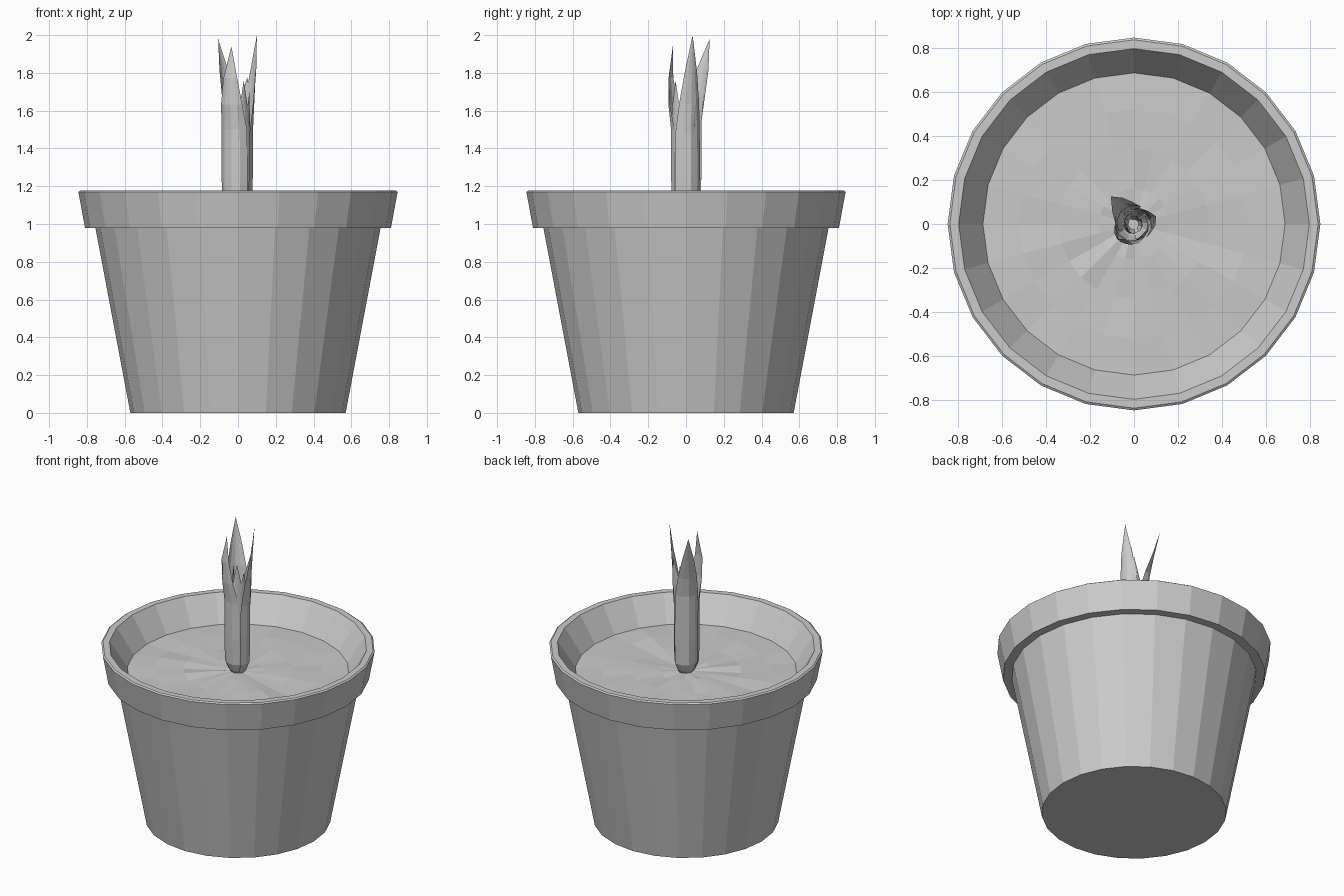
import bpy, bmesh, math, random
from mathutils import Vector

if "Cube" in bpy.data.objects:
    bpy.data.objects.remove(bpy.data.objects["Cube"])

random.seed(4)
SIDES = 24


def finish(bm, name, recalc=True):
    if recalc:
        bmesh.ops.recalc_face_normals(bm, faces=bm.faces)
    me = bpy.data.meshes.new(name)
    bm.to_mesh(me)
    bm.free()
    ob = bpy.data.objects.new(name, me)
    bpy.context.collection.objects.link(ob)
    return ob


def ring(bm, r, z, jitter=0.0):
    return [bm.verts.new((r * math.cos(2 * math.pi * i / SIDES),
                          r * math.sin(2 * math.pi * i / SIDES),
                          z + random.uniform(-jitter, jitter))) for i in range(SIDES)]


def bridge(bm, a, b):
    n = len(a)
    for i in range(n):
        j = (i + 1) % n
        bm.faces.new((a[i], a[j], b[j], b[i]))


# Pot: tapered wall, stepped rim, sloping inside lip
bm = bmesh.new()
profile = [(0.57, 0), (0.755, 0.98), (0.81, 0.98), (0.845, 1.17),
           (0.835, 1.177), (0.795, 1.177), (0.68, 1.0)]
rings = [ring(bm, r, z) for r, z in profile]
for a, b in zip(rings, rings[1:]):
    bridge(bm, a, b)
bm.faces.new(rings[0][::-1])
finish(bm, "pot", recalc=False)

# Soil: slightly uneven disc inside the rim
bm = bmesh.new()
rings = [ring(bm, 0.685, 1.008)]
rings += [ring(bm, r, 1.012, 0.008) for r in (0.52, 0.34, 0.16)]
for a, b in zip(rings, rings[1:]):
    bridge(bm, a, b)
centre = bm.verts.new((0, 0, 1.012))
for i in range(SIDES):
    bm.faces.new((rings[-1][i], rings[-1][(i + 1) % SIDES], centre))
finish(bm, "soil", recalc=False)


# Leaves: curled blades wrapped round a common stem, parting towards the tips
def leaf(name, angle, scale, tip, half, split, bulge=0.0):
    bm = bmesh.new()
    a = math.radians(angle)
    tip = Vector(tip)
    out = Vector((math.cos(a), math.sin(a), 0))
    # (height, radius, share of the full half angle)
    rows = [(0.98, 0.025, 1), (1.03, 0.055, 1), (1.08, 0.074, 1), (1.25, 0.078, 1)]
    top = tip.z - split
    rows += [(split + top * k, 0.078, w) for k, w in
             ((0, 0.95), (0.3, 0.72), (0.62, 0.42))]
    grid = []
    for z, r, w in rows:
        r *= scale
        s = max(0.0, (z - split) / top)
        shift = (Vector((tip.x, tip.y, 0)) - out * r) * s ** 1.3
        shift += out * bulge * math.sin(math.pi * s)
        line = []
        for u in (-1, -0.5, 0, 0.5, 1):
            b = a + math.radians(half) * w * u
            rr = r * (1 - 0.06 * u)
            line.append(bm.verts.new(Vector((rr * math.cos(b), rr * math.sin(b), z)) + shift))
        grid.append(line)
    for p, q in zip(grid, grid[1:]):
        for i in range(4):
            bm.faces.new((p[i], p[i + 1], q[i + 1], q[i]))
    end = bm.verts.new(tip)
    for i in range(4):
        bm.faces.new((grid[-1][i], grid[-1][i + 1], end))
    finish(bm, name, recalc=False)


leaf("leaf_back_left", 138, 1.04, (-0.105, 0.125, 1.98), 68, 1.55)
leaf("leaf_front_left", 245, 1.05, (-0.035, -0.07, 1.94), 66, 1.5, 0.02)
leaf("leaf_right", 20, 1.0, (0.10, 0.035, 2.0), 66, 1.48)
leaf("leaf_front_right", 305, 0.95, (0.03, -0.055, 1.76), 55, 1.38)
leaf("leaf_side_right", 335, 0.85, (0.06, -0.02, 1.70), 60, 1.38)
leaf("leaf_back_right", 75, 0.9, (0.05, 0.06, 1.78), 60, 1.4)
leaf("inner_leaf_left", 190, 0.62, (-0.035, 0.0, 1.72), 85, 1.35)
leaf("inner_leaf_right", 30, 0.5, (0.025, 0.02, 1.68), 85, 1.35)
